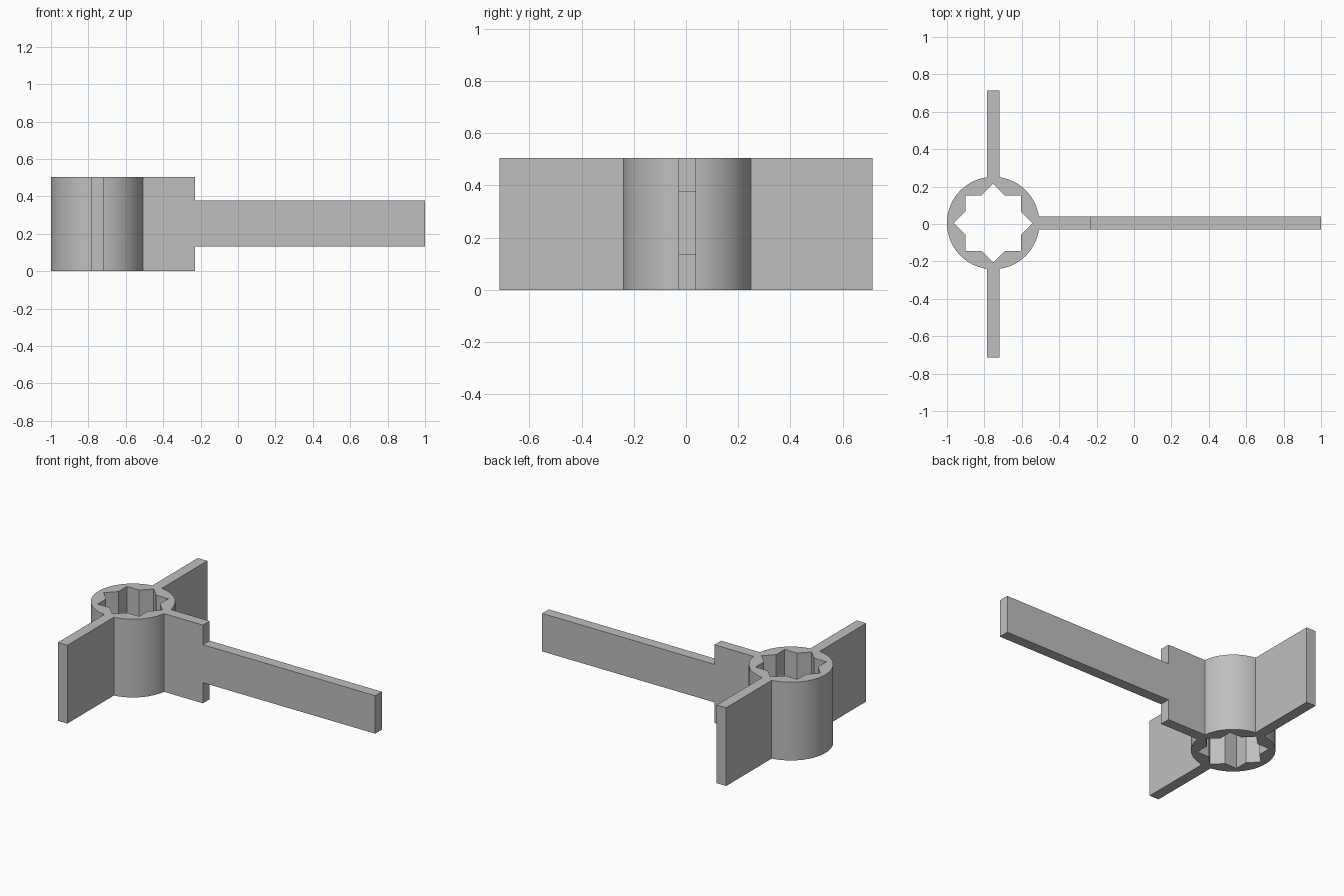
import bpy, bmesh
from math import cos, sin, pi, sqrt, radians
from mathutils import Vector

cube = bpy.data.objects.get("Cube")
if cube:
    bpy.data.objects.remove(cube)

HEIGHT = 0.505
CENTRE = Vector((-0.753, 0.005, 0))
OUTER = 0.247
STAR_TIP = 0.21
STAR_NOTCH = STAR_TIP * sqrt(0.5) / cos(pi / 8)
STEPS = 5                      # wall segments per star edge
HALF = 0.034                   # half thickness of fins and arm

grey = bpy.data.materials.new("plain grey")
grey.use_nodes = True
colour = (0.52, 0.52, 0.52, 1)
grey.diffuse_color = colour
grey.node_tree.nodes["Principled BSDF"].inputs["Base Color"].default_value = colour


def finish(name, bm):
    bmesh.ops.recalc_face_normals(bm, faces=bm.faces)
    mesh = bpy.data.meshes.new(name)
    bm.to_mesh(mesh)
    bm.free()
    mesh.materials.append(grey)
    obj = bpy.data.objects.new(name, mesh)
    bpy.context.collection.objects.link(obj)
    return obj


def prism(name, points, depth):
    """Extrude a flat outline along a depth vector."""
    bm = bmesh.new()
    face = bm.faces.new([bm.verts.new(p) for p in points])
    ext = bmesh.ops.extrude_face_region(bm, geom=[face], use_keep_orig=True)
    verts = [g for g in ext["geom"] if isinstance(g, bmesh.types.BMVert)]
    bmesh.ops.translate(bm, verts=verts, vec=depth)
    return finish(name, bm)


def polar(radius, angle):
    return Vector((radius * cos(angle), radius * sin(angle), 0))


# Round hub with an eight-pointed star bore
count = 16 * STEPS
corners = [polar(STAR_NOTCH if i % 2 else STAR_TIP, i * pi / 8) for i in range(17)]
star = [corners[i // STEPS].lerp(corners[i // STEPS + 1], i % STEPS / STEPS)
        for i in range(count)]
circle = [polar(OUTER, 2 * pi * i / count) for i in range(count)]
top = Vector((0, 0, HEIGHT))
bm = bmesh.new()
loops = [[bm.verts.new(CENTRE + p + lift) for p in ring]
         for ring, lift in ((circle, top * 0), (circle, top), (star, top), (star, top * 0))]
for k in range(4):
    a, b = loops[k], loops[(k + 1) % 4]
    for i in range(count):
        j = (i + 1) % count
        bm.faces.new((a[i], a[j], b[j], b[i]))
hub = finish("hub", bm)
bpy.context.view_layer.objects.active = hub
hub.select_set(True)
bpy.ops.object.shade_smooth_by_angle(angle=radians(20))

# Side fins, full height
for name, side in (("back_fin", 1), ("front_fin", -1)):
    root, tip = CENTRE.y + side * 0.236, side * 0.714
    outline = [(CENTRE.x + sx * HALF, y, 0)
               for sx, y in ((-1, root), (1, root), (1, tip), (-1, tip))]
    prism(name, outline, top)

# Long arm: tall web by the hub, stepping down to a narrow bar
root, step, tip = CENTRE.x + 0.236, -0.23, 1.0
low, high = 0.133, 0.378
profile = [(root, 0), (step, 0), (step, low), (tip, low),
           (tip, high), (step, high), (step, HEIGHT), (root, HEIGHT)]
prism("arm", [(x, CENTRE.y - HALF, z) for x, z in profile], Vector((0, 2 * HALF, 0)))
